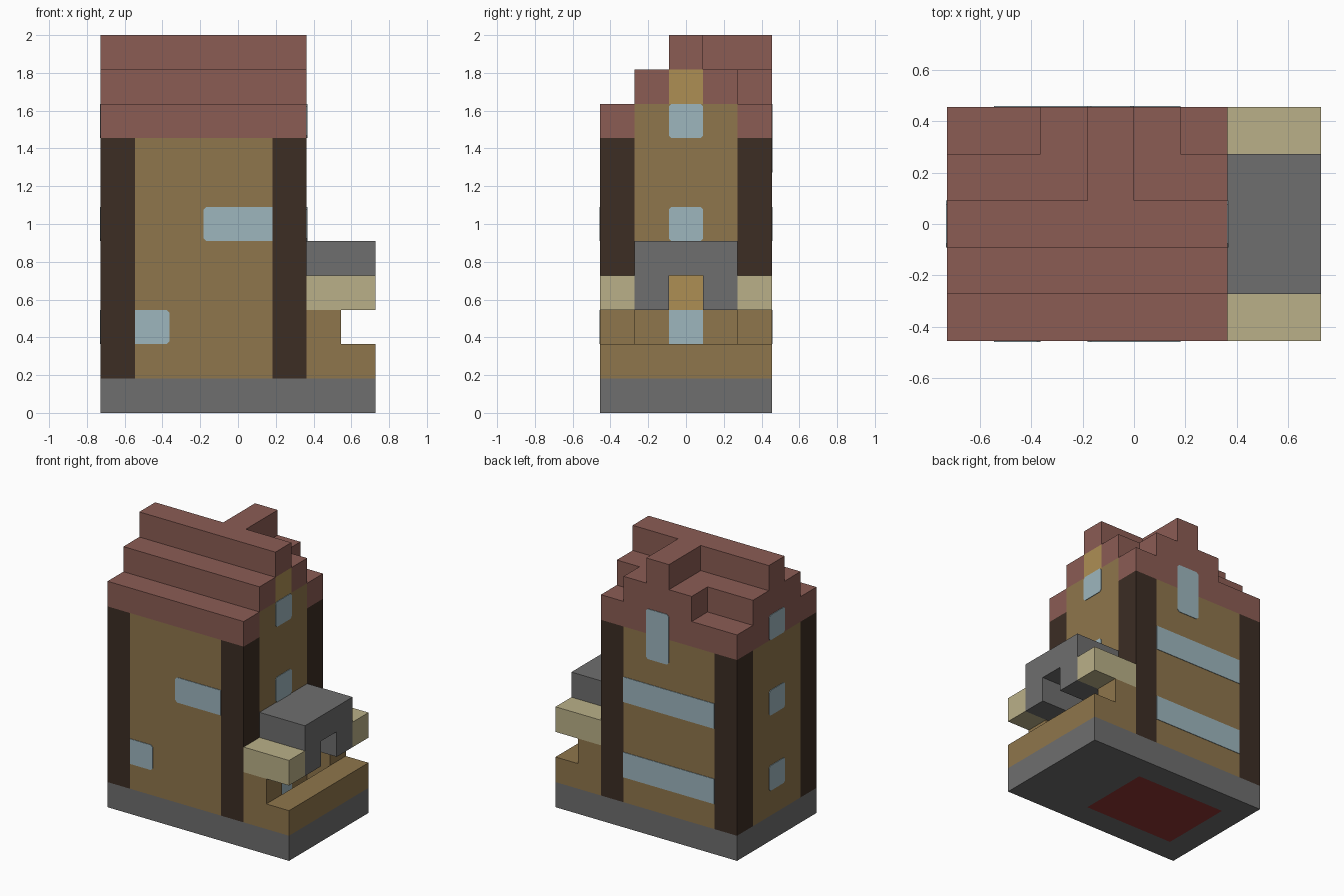
import bpy, bmesh
from itertools import product

if "Cube" in bpy.data.objects:
    bpy.data.objects.remove(bpy.data.objects["Cube"], do_unlink=True)

U = 2 / 11                      # edge of one block
NX, NY = 8, 5                   # footprint in blocks


def material(name, rgb):
    lin = [((c / 255 + 0.055) / 1.055) ** 2.4 for c in rgb] + [1]
    m = bpy.data.materials.new(name)
    m.use_nodes = True
    m.diffuse_color = lin
    m.node_tree.nodes["Principled BSDF"].inputs["Base Color"].default_value = lin
    return m


STONE = material("grey stone", (110, 110, 110))
WALL = material("brown plank", (143, 118, 76))
POST = material("dark timber", (60, 45, 36))
ROOF = material("red roof", (139, 92, 84))
GLASS = material("pale blue glass", (158, 182, 190))
LIGHT = material("golden plank", (174, 143, 84))
CREAM = material("cream plank", (186, 176, 136))
CARPET = material("deep red floor", (143, 52, 50))


def place(x, y, z):
    return ((x - NX / 2) * U, (y - NY / 2) * U, z * U)


def finish(name, bm, mat):
    bmesh.ops.recalc_face_normals(bm, faces=bm.faces)
    mesh = bpy.data.meshes.new(name)
    bm.to_mesh(mesh)
    bm.free()
    mesh.materials.append(mat)
    bpy.context.collection.objects.link(bpy.data.objects.new(name, mesh))


def box(x0, x1, y0, y1, z0, z1):
    return set(product(range(x0, x1), range(y0, y1), range(z0, z1)))


def blocks(name, mat, cells):
    """Outer shell of a set of blocks, with flat areas merged."""
    bm = bmesh.new()
    for cell in cells:
        for axis, side in product(range(3), (0, 1)):
            beside = list(cell)
            beside[axis] += 2 * side - 1
            if tuple(beside) in cells:
                continue
            ring = []
            for a, b in ((0, 0), (1, 0), (1, 1), (0, 1)):
                p = list(cell)
                p[axis] += side
                p[(axis + 1) % 3] += a
                p[(axis + 2) % 3] += b
                ring.append(bm.verts.new(place(*p)))
            bm.faces.new(ring if side else ring[::-1])
    bmesh.ops.remove_doubles(bm, verts=bm.verts, dist=0.001)
    bmesh.ops.dissolve_limit(bm, angle_limit=0.01, verts=bm.verts, edges=bm.edges)
    finish(name, bm, mat)


def pane(name, axis, plane, outward, a0, a1, z0, z1, clip_a=True, clip_b=True):
    """Thin glass plate on a wall; clipped corners on the chosen ends."""
    c, d, e = 0.08, 0.08 * clip_a, 0.08 * clip_b
    outline = [(a0 + d, z0), (a1 - e, z0), (a1, z0 + e), (a1, z1 - e),
               (a1 - e, z1), (a0 + d, z1), (a0, z1 - d), (a0, z0 + d)]
    bm = bmesh.new()
    ring = []
    for a, z in outline:
        p = (plane, a, z) if axis == 0 else (a, plane, z)
        ring.append(bm.verts.new(place(*p)))
    bmesh.ops.remove_doubles(bm, verts=ring, dist=0.001)
    face = bm.faces.new([v for v in ring if v.is_valid])
    lift = [0, 0, 0]
    lift[axis] = outward * 0.004
    out = bmesh.ops.extrude_face_region(bm, geom=[face])["geom"]
    bmesh.ops.translate(bm, vec=lift,
                        verts=[g for g in out if isinstance(g, bmesh.types.BMVert)])
    finish(name, bm, GLASS)


# Foundation and floor
floor = box(1, 5, 1, 4, 0, 1)
blocks("foundation", STONE, box(0, 8, 0, 5, 0, 1) - floor)
blocks("floor", CARPET, floor)

# Corner posts
for fb, y in (("front", 0), ("back", 4)):
    for lr, x in (("right", 0), ("left", 5)):
        blocks(f"{fb}_{lr}_post", POST, box(x, x + 1, y, y + 1, 1, 8))

# House walls, with the golden planks over the door and in the gable
lintel = box(5, 6, 2, 3, 3, 4)
blocks("front_wall", WALL, box(1, 5, 0, 1, 1, 8))
blocks("back_wall", WALL, box(1, 5, 4, 5, 1, 8))
blocks("right_wall", WALL, box(0, 1, 1, 4, 1, 8))
blocks("left_wall", WALL, box(5, 6, 1, 4, 1, 9) - lintel)
blocks("door_lintel", LIGHT, lintel)
gable_plank = box(5, 6, 2, 3, 9, 10)
blocks("gable_plank", LIGHT, gable_plank)

# Stepped roof with a cross gable to the back
roof = box(0, 6, 0, 5, 8, 9) - box(5, 6, 1, 4, 8, 9)
roof |= (box(0, 6, 1, 4, 9, 10) | box(2, 5, 4, 5, 9, 10)) - gable_plank
roof |= box(0, 6, 2, 3, 10, 11) | box(3, 4, 3, 5, 10, 11)
blocks("roof", ROOF, roof)

# Porch: low wall, side posts, cream eaves and a stone hood
porch = box(6, 8, 0, 5, 1, 2) - box(6, 7, 1, 4, 1, 2)
porch |= box(6, 7, 0, 1, 2, 3) | box(6, 7, 4, 5, 2, 3)
blocks("porch_wall", WALL, porch)
for fb, y in (("front", 0), ("back", 4)):
    blocks(f"{fb}_porch_eave", CREAM, box(6, 8, y, y + 1, 3, 4))
blocks("porch_hood", STONE, box(6, 8, 1, 4, 3, 5) - box(6, 8, 2, 3, 3, 4))

# Windows and door
pane("front_upper_window", 1, 0, -1, 3, 5, 5, 6, clip_b=False)
pane("front_lower_window", 1, 0, -1, 1, 2, 2, 3, clip_a=False)
for level, z in (("lower", 2), ("upper", 5)):
    pane(f"back_{level}_window", 1, 5, 1, 1, 5, z, z + 1, False, False)
pane("back_gable_window", 1, 5, 1, 3, 4, 7, 9)
for level, z in (("lower", 2), ("upper", 5), ("gable", 8)):
    pane(f"right_{level}_window", 0, 0, -1, 2, 3, z, z + 1)
pane("left_door", 0, 6, 1, 2, 3, 1, 3, False, False)
for level, z in (("upper", 5), ("gable", 8)):
    pane(f"left_{level}_window", 0, 6, 1, 2, 3, z, z + 1)
